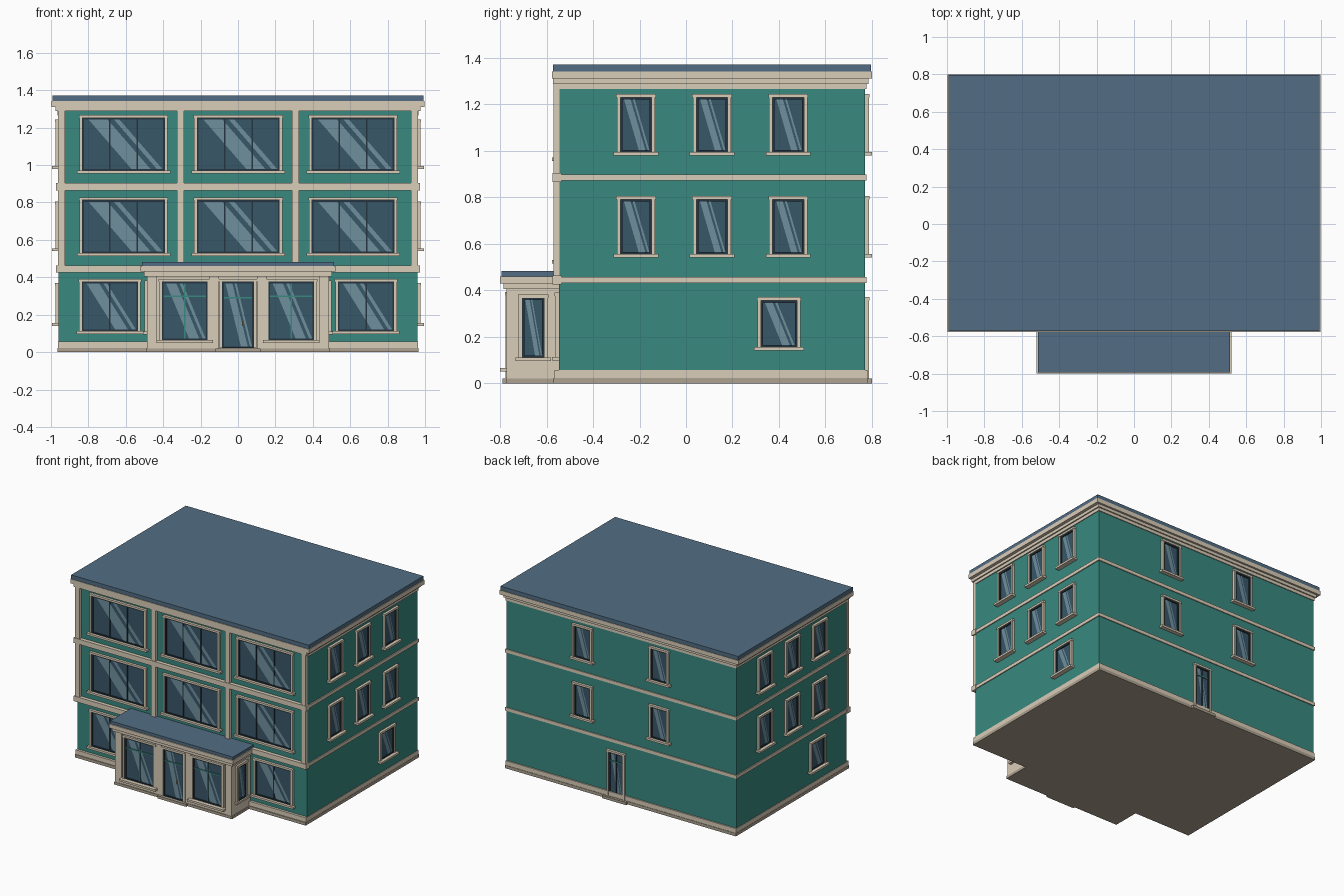
import bpy, bmesh, math
from mathutils import Matrix, Vector

if "Cube" in bpy.data.objects:
    bpy.data.objects.remove(bpy.data.objects["Cube"])

COLOURS = {
    "wall": (0.04, 0.25, 0.215, 1), "trim": (0.70, 0.61, 0.48, 1),
    "roof": (0.085, 0.155, 0.23, 1), "glass": (0.04, 0.095, 0.14, 1),
    "shine": (0.16, 0.28, 0.34, 1), "sash": (0.018, 0.035, 0.05, 1),
    "stone": (0.42, 0.36, 0.28, 1),
}
MATS, ORDER = {}, list(COLOURS)
for n, c in COLOURS.items():
    MATS[n] = bpy.data.materials.new(n)
    MATS[n].diffuse_color = c


class Part:
    """Collects boxes and flat panes into one named object."""
    def __init__(self, name, matrix=Matrix()):
        self.name, self.matrix, self.bm = name, matrix, bmesh.new()

    def box(self, mat, x, y, z):
        size = Vector((x[1] - x[0], y[1] - y[0], z[1] - z[0]))
        mid = Vector((sum(x) / 2, sum(y) / 2, sum(z) / 2))
        m = Matrix.Translation(mid) @ Matrix.Diagonal((*size, 1))
        for v in bmesh.ops.create_cube(self.bm, size=1, matrix=m)["verts"]:
            for f in v.link_faces:
                f.material_index = ORDER.index(mat)
        return self

    def pane(self, mat, pts, y):
        f = self.bm.faces.new([self.bm.verts.new((a, y, b)) for a, b in pts])
        f.material_index = ORDER.index(mat)

    def done(self):
        me = bpy.data.meshes.new(self.name)
        for n in ORDER:
            me.materials.append(MATS[n])
        self.bm.to_mesh(me)
        self.bm.free()
        ob = bpy.data.objects.new(self.name, me)
        ob.matrix_world = self.matrix
        bpy.context.collection.objects.link(ob)


def box(name, mat, x, y, z):
    Part(name).box(mat, x, y, z).done()


def facing(x, y, degrees):
    return Matrix.Translation((x, y, 0)) @ Matrix.Rotation(math.radians(degrees), 4, 'Z')


# Wall planes: local x runs right as seen from outside, local -y points outward
FRONT, BACK = facing(0, -0.547, 0), facing(0, 0.77, 180)
RIGHT, LEFT = facing(0.96, 0, 90), facing(-0.96, 0, -90)
PORCH = facing(0, -0.76, 0)
PORCH_R, PORCH_L = facing(0.487, 0, 90), facing(-0.487, 0, -90)


def window(name, wall, u, w, z0, z1, bars=0, sill=0.035, transom=None,
           bar_mat="sash", t=0.015, frame_d=0.017):
    p = Part(name, wall @ Matrix.Translation((u, 0, 0)))
    h = w / 2
    # surround with slightly wider head
    p.box("trim", (-h, -h + t), (-frame_d, 0), (z0, z1 - t))
    p.box("trim", (h - t, h), (-frame_d, 0), (z0, z1 - t))
    p.box("trim", (-h - 0.003, h + 0.003), (-frame_d - 0.002, 0), (z1 - t, z1))
    if sill:
        p.box("trim", (-h - 0.014, h + 0.014), (-sill, 0), (z0 - 0.015, z0))
    # sash, glass and diagonal reflections
    a, b, c, d, s = -h + t, h - t, z0, z1 - t, 0.009
    p.box("glass", (a, b), (-0.003, 0), (c, d))
    for x in ((a, a + s), (b - s, b)):
        p.box("sash", x, (-0.010, 0), (c, d))
    for z in ((c, c + s), (d - s, d)):
        p.box("sash", (a, b), (-0.010, 0), z)
    for t0, t1, b0, b1 in ((0.06, 0.30, 0.60, 0.84), (0.38, 0.45, 0.92, 0.99)):
        at = lambda k: a + s + k * (b - a - 2 * s)
        p.pane("shine", [(at(b0), c + s), (at(b1), c + s), (at(t1), d - s), (at(t0), d - s)], -0.0045)
    for i in range(bars):
        x = a + (b - a) * (i + 1) / (bars + 1)
        p.box(bar_mat, (x - 0.004, x + 0.004), (-0.009, 0), (c + s, d - s))
    if transom:
        p.box("wall", (a + s, b - s), (-0.009, 0), (transom - 0.004, transom + 0.004))
    p.done()


# Main walls
box("main_walls", "wall", (-0.96, 0.96), (-0.547, 0.77), (0.01, 1.31))

# Plinth
box("plinth_foot", "stone", (-0.965, 0.965), (-0.57, 0.783), (0, 0.022))
box("plinth", "trim", (-0.963, 0.963), (-0.565, 0.78), (0.022, 0.056))

# Floor bands, taller across the front
for i, (lo, hi) in enumerate(((0.432, 0.457), (0.872, 0.897))):
    box(f"side_band_{i + 1}", "trim", (-0.967, 0.967), (-0.54, 0.777), (lo, hi))
    box(f"front_band_{i + 1}", "trim", (-0.972, 0.972), (-0.574, -0.535), (lo - 0.007, hi + 0.007))

# Front pilasters
for i, (a, b) in enumerate(((-0.962, -0.925), (-0.327, -0.29), (0.29, 0.327), (0.925, 0.962))):
    box(f"front_pilaster_{i + 1}", "trim", (a, b), (-0.57, -0.545), (0.46, 1.295))

# Cornice and flat roof
box("frieze", "trim", (-0.966, 0.966), (-0.546, 0.776), (1.265, 1.29))
box("cornice_lower", "trim", (-0.975, 0.975), (-0.572, 0.785), (1.288, 1.312))
box("cornice_upper", "trim", (-0.998, 0.998), (-0.577, 0.80), (1.31, 1.342))
box("roof", "roof", (-0.993, 0.993), (-0.573, 0.796), (1.342, 1.372))

# Front windows
for r, z in enumerate((0.53, 0.97)):
    for c, x in enumerate((-0.612, 0.002, 0.615)):
        window(f"front_window_{r + 2}_{c + 1}", FRONT, x, 0.472, z, z + 0.297, bars=2, sill=0.03)
for s, n in ((-1, "left"), (1, "right")):
    window(f"front_ground_window_{n}", FRONT, s * 0.685, 0.33, 0.113, 0.39, bars=1, sill=0.03)

# Side and back windows
for r, z in enumerate((0.555, 0.995)):
    for c, y in enumerate((-0.215, 0.112, 0.44)):
        window(f"right_window_{r + 2}_{c + 1}", RIGHT, y, 0.165, z, z + 0.25)
        window(f"left_window_{r + 2}_{c + 1}", LEFT, -y, 0.165, z, z + 0.25)
    for c, x in enumerate((-0.32, 0.32)):
        window(f"back_window_{r + 2}_{c + 1}", BACK, x, 0.165, z, z + 0.25, sill=0.03)
window("right_ground_window", RIGHT, 0.40, 0.185, 0.155, 0.37)
window("left_ground_window", LEFT, 0.19, 0.185, 0.155, 0.37)

# Back door with step
window("back_door", BACK, -0.04, 0.15, 0.02, 0.37, bars=1, sill=0, transom=0.29)
box("back_step", "stone", (-0.06, 0.14), (0.765, 0.80), (0, 0.02))

# Entrance porch
box("porch_body", "trim", (-0.487, 0.487), (-0.76, -0.54), (0.01, 0.43))
box("porch_foot", "stone", (-0.492, 0.492), (-0.775, -0.54), (0, 0.02))
for s, n in ((-1, "left"), (1, "right")):
    for k, (a, b) in (("outer", (0.435, 0.487)), ("inner", (0.102, 0.152))):
        box(f"porch_pilaster_{k}_{n}", "trim", sorted((s * a, s * b)), (-0.772, -0.755), (0.02, 0.41))
    box(f"porch_apron_{n}", "trim", sorted((s * 0.15, s * 0.44)), (-0.77, -0.755), (0.02, 0.05))
    window(f"porch_window_{n}", PORCH, s * 0.285, 0.275, 0.065, 0.392, bars=1, sill=0.04,
           transom=0.30, bar_mat="wall", frame_d=0.016)
window("front_door", PORCH, 0, 0.20, 0.022, 0.392, sill=0, transom=0.29, frame_d=0.016)
box("door_handle", "trim", (0.022, 0.026), (-0.774, -0.76), (0.14, 0.17))
box("front_step", "stone", (-0.12, 0.12), (-0.79, -0.75), (0, 0.02))
window("porch_side_window_right", PORCH_R, -0.657, 0.125, 0.11, 0.382, sill=0.02, frame_d=0.012)
window("porch_side_window_left", PORCH_L, 0.657, 0.125, 0.11, 0.382, sill=0.02, frame_d=0.012)

# Porch cornice and roof
box("porch_cornice_lower", "trim", (-0.502, 0.502), (-0.785, -0.545), (0.405, 0.432))
box("porch_cornice_upper", "trim", (-0.52, 0.52), (-0.80, -0.545), (0.43, 0.46))
box("porch_roof", "roof", (-0.513, 0.513), (-0.793, -0.545), (0.46, 0.482))

for m in bpy.data.materials:
    if m.users and not m.is_grease_pencil:
        m.use_nodes = True
        m.node_tree.nodes["Principled BSDF"].inputs["Base Color"].default_value = m.diffuse_color
